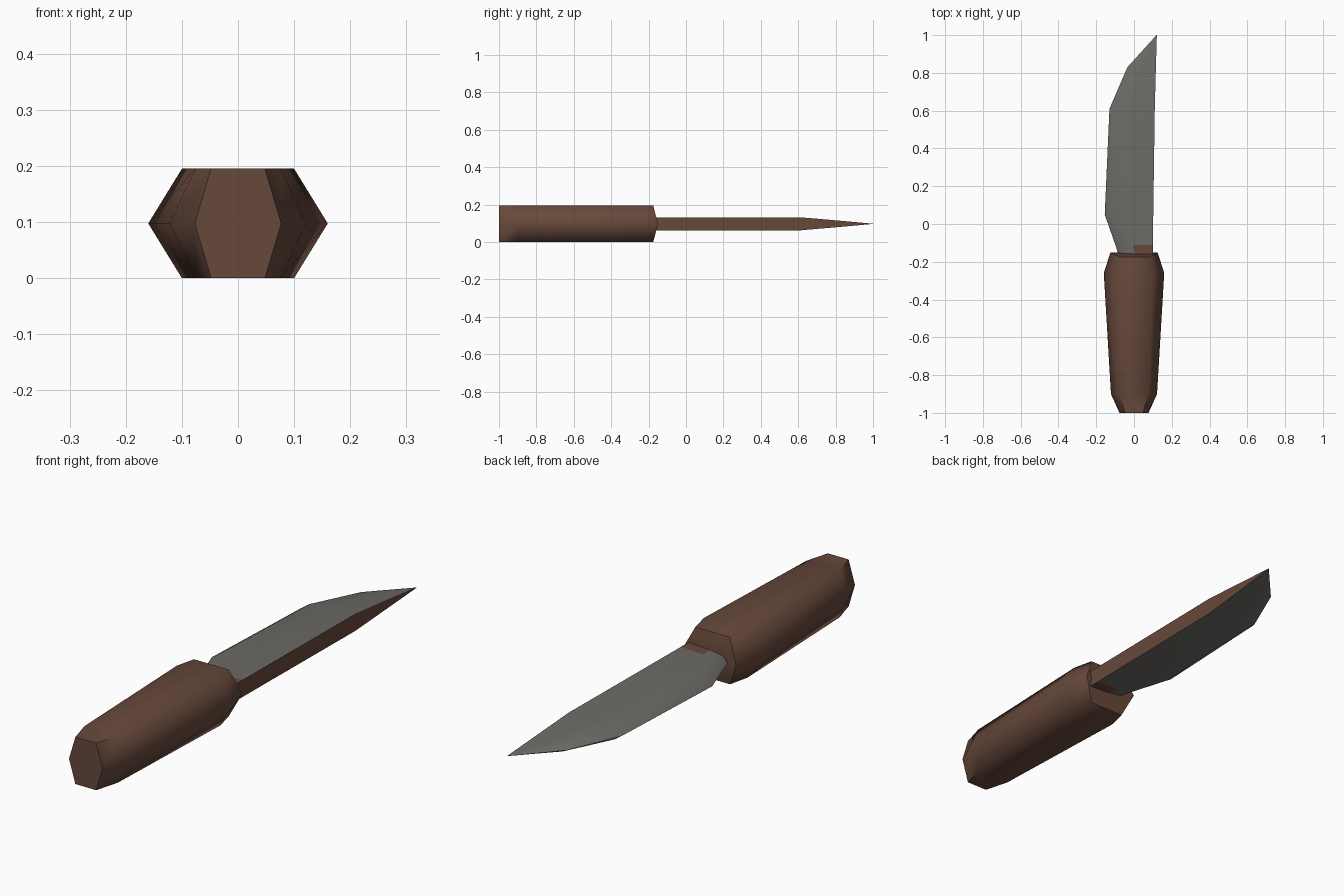
import bpy, bmesh, math

if "Cube" in bpy.data.objects:
    bpy.data.objects.remove(bpy.data.objects["Cube"])

ZC = 0.0975  # height of the knife's centre plane


def material(name, rgb):
    m = bpy.data.materials.new(name)
    m.diffuse_color = (*rgb, 1)
    m.use_nodes = True
    m.node_tree.nodes["Principled BSDF"].inputs["Base Color"].default_value = m.diffuse_color
    return m


brown = material("brown_wood", (0.135, 0.066, 0.044))
grey = material("grey_steel", (0.15, 0.145, 0.13))


def loft(bm, rings):
    """Skin closed rings; returns faces as rows [segment][side]."""
    vs = [[bm.verts.new(p) for p in r] for r in rings]
    n = len(vs[0])
    rows = [[bm.faces.new((a[i], a[(i + 1) % n], b[(i + 1) % n], b[i]))
             for i in range(n)] for a, b in zip(vs, vs[1:])]
    return vs, rows


def finish(bm, name, mats, angle):
    bmesh.ops.recalc_face_normals(bm, faces=bm.faces)
    me = bpy.data.meshes.new(name)
    bm.to_mesh(me)
    bm.free()
    for m in mats:
        me.materials.append(m)
    ob = bpy.data.objects.new(name, me)
    bpy.context.collection.objects.link(ob)
    bpy.ops.object.select_all(action='DESELECT')
    ob.select_set(True)
    bpy.context.view_layer.objects.active = ob
    bpy.ops.object.shade_smooth_by_angle(angle=math.radians(angle))
    return ob


# Handle: six-sided rings (middle half width, flat half width, middle y, flat y)
def hex_ring(mid, flat, ym, yf):
    t = 2 * ZC
    return [(mid, ym, ZC), (flat, yf, t), (-flat, yf, t),
            (-mid, ym, ZC), (-flat, yf, 0), (flat, yf, 0)]


bm = bmesh.new()
vs, _ = loft(bm, [hex_ring(*r) for r in [
    (0.077, 0.048, -1.0, -1.0), (0.122, 0.076, -0.9, -0.9),
    (0.16, 0.10, -0.26, -0.26), (0.125, 0.08, -0.15, -0.175)]])
bm.faces.new(vs[0])
for k in (0, 3):  # folded front end
    bm.faces.new([vs[-1][(k + i) % 6] for i in range(4)])
finish(bm, "handle", [brown], 65)


# Blade: wedge sections (y, spine x, cutting edge x, half thickness)
def blade_ring(y, spine, edge, h):
    w = spine - edge
    mid, ridge = spine - 0.53 * w, edge + 0.13 * w
    top = [(spine, h), (mid, 0.86 * h), (ridge, 0.62 * h)]
    pts = top + [(edge, 0)] + [(x, -z) for x, z in reversed(top)]
    return [(x, y, ZC + z) for x, z in pts]


bm = bmesh.new()
vs, rows = loft(bm, [blade_ring(*r) for r in [
    (-0.20, 0.10, -0.07, 0.035), (-0.11, 0.10, -0.099, 0.035),
    (0.05, 0.102, -0.155, 0.035), (0.61, 0.110, -0.13, 0.035),
    (0.83, 0.116, -0.035, 0.016), (1.0, 0.121, 0.119, 0.0005)]])
bm.faces.new(vs[0])
bm.faces.new(vs[-1])
for row in rows:
    row[6].material_index = 1  # brown spine
for side in (0, 5):            # brown patch where the blade enters the handle
    rows[0][side].material_index = 1
finish(bm, "blade", [grey, brown], 40)
